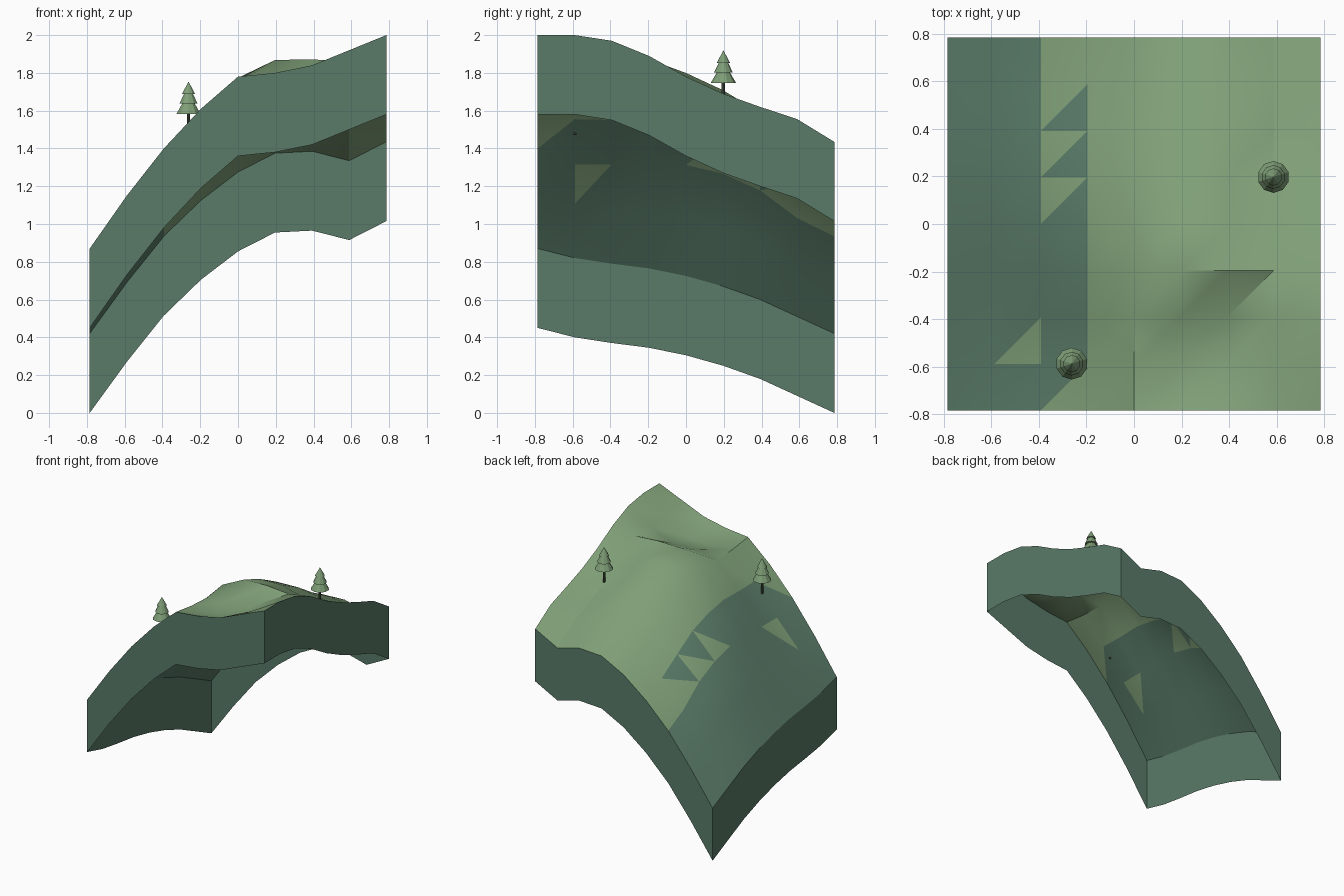
import bpy
import bmesh
from mathutils import Matrix

cube = bpy.data.objects.get("Cube")
if cube:
    bpy.data.objects.remove(cube, do_unlink=True)

HALF, N, SKIRT = 0.785, 8, 0.42


def material(name, rgb):
    mat = bpy.data.materials.new(name)
    mat.use_nodes = True
    color = (*rgb, 1.0)
    mat.diffuse_color = color
    bsdf = mat.node_tree.nodes["Principled BSDF"]
    bsdf.inputs["Base Color"].default_value = color
    bsdf.inputs["Roughness"].default_value = 0.9
    return mat


grass = material("grass_green", (0.212, 0.345, 0.185))
slope = material("slope_green", (0.10, 0.197, 0.138))
bark = material("bark", (0.07, 0.09, 0.055))


def add_object(name, bm, mats):
    mesh = bpy.data.meshes.new(name)
    bm.to_mesh(mesh)
    bm.free()
    obj = bpy.data.objects.new(name, mesh)
    bpy.context.collection.objects.link(obj)
    for mat in mats:
        mesh.materials.append(mat)
    return obj


# Height profiles along the four borders of the hill tile
front = [0.87, 1.15, 1.40, 1.61, 1.78, 1.80, 1.84, 1.92, 2.00]
back = [0.42, 0.69, 0.935, 1.125, 1.275, 1.375, 1.385, 1.335, 1.435]
low_side = [0.87, 0.82, 0.79, 0.765, 0.725, 0.67, 0.60, 0.51, 0.42]
high_side = [2.00, 2.00, 1.97, 1.89, 1.78, 1.69, 1.62, 1.555, 1.435]

# Ledge, hollow and bulge: offsets per row for columns 1 to 7
relief = {
    1: (0, -0.05, -0.025, 0, -0.06, -0.09, -0.03),
    2: (0, -0.02, 0, 0.02, 0, -0.04, -0.02),
    3: (0, 0.03, 0.05, 0.10, 0.14, 0.11, 0.06),
    4: (0.03, 0.07, 0.08, 0.10, 0.14, 0.12, 0.06),
    5: (0.03, 0.085, 0.085, 0.08, 0.11, 0.10, 0.03),
    6: (0.02, 0.065, 0.04, 0.04, 0.04, 0.04, 0.02),
}


def mix(a, b, t):
    return a + (b - a) * t


def height(i, j):
    """Blend the border profiles across the tile and add the relief."""
    u, v = i / N, j / N
    corners = mix(mix(front[0], front[N], u), mix(back[0], back[N], u), v)
    z = mix(front[i], back[i], v) + mix(low_side[j], high_side[j], u) - corners
    if j in relief and 0 < i < N:
        z += relief[j][i - 1]
    return z


def is_slope(i, j, lower):
    """Steep side of the hill, with a ragged triangular boundary."""
    if i < 2:
        return not (i == 1 and j == 1 and lower)
    if i == 2:
        if j == 0:
            return not lower
        return j < 4 or (j < 7 and lower)
    return False


# Hill surface
bm = bmesh.new()
step = 2 * HALF / N
grid = [[bm.verts.new((-HALF + i * step, -HALF + j * step, height(i, j)))
         for j in range(N + 1)] for i in range(N + 1)]
for i in range(N):
    for j in range(N):
        a, b = grid[i][j], grid[i + 1][j]
        c, d = grid[i + 1][j + 1], grid[i][j + 1]
        for lower, tri in ((True, (a, b, c)), (False, (a, c, d))):
            bm.faces.new(tri).material_index = int(is_slope(i, j, lower))

# Border walls, open underneath
rim = [grid[i][0] for i in range(N)] + [grid[N][j] for j in range(N)]
rim += [grid[i][N] for i in range(N, 0, -1)] + [grid[0][j] for j in range(N, 0, -1)]
feet = [bm.verts.new((v.co.x, v.co.y, v.co.z - SKIRT)) for v in rim]
for k in range(len(rim)):
    n = (k + 1) % len(rim)
    bm.faces.new((rim[k], feet[k], feet[n], rim[n])).material_index = 1
hill = add_object("hill_tile", bm, [grass, slope])

bpy.ops.object.select_all(action="DESELECT")
hill.select_set(True)
bpy.context.view_layer.objects.active = hill
bpy.ops.object.shade_smooth_by_angle()


def cone(bm, z0, z1, r0, r1, sides, index):
    made = bmesh.ops.create_cone(
        bm, cap_ends=True, segments=sides, radius1=r0, radius2=r1,
        depth=z1 - z0, matrix=Matrix.Translation((0, 0, (z0 + z1) / 2)))
    for face in {f for v in made["verts"] for f in v.link_faces}:
        face.material_index = index


# Fir trees: trunk and three stacked tiers
def tree(name, x, y, z):
    bm = bmesh.new()
    cone(bm, -0.11, 0.02, 0.009, 0.009, 8, 1)
    for z0, z1, r0, r1 in ((0, 0.07, 0.067, 0.026),
                           (0.055, 0.12, 0.05, 0.018),
                           (0.105, 0.172, 0.036, 0.0)):
        cone(bm, z0, z1, r0, r1, 10, 0)
    add_object(name, bm, [grass, bark]).location = (x, y, z)


tree("fir_tree_front", -0.262, -0.588, 1.583)
tree("fir_tree_back", 0.587, 0.198, 1.747)
